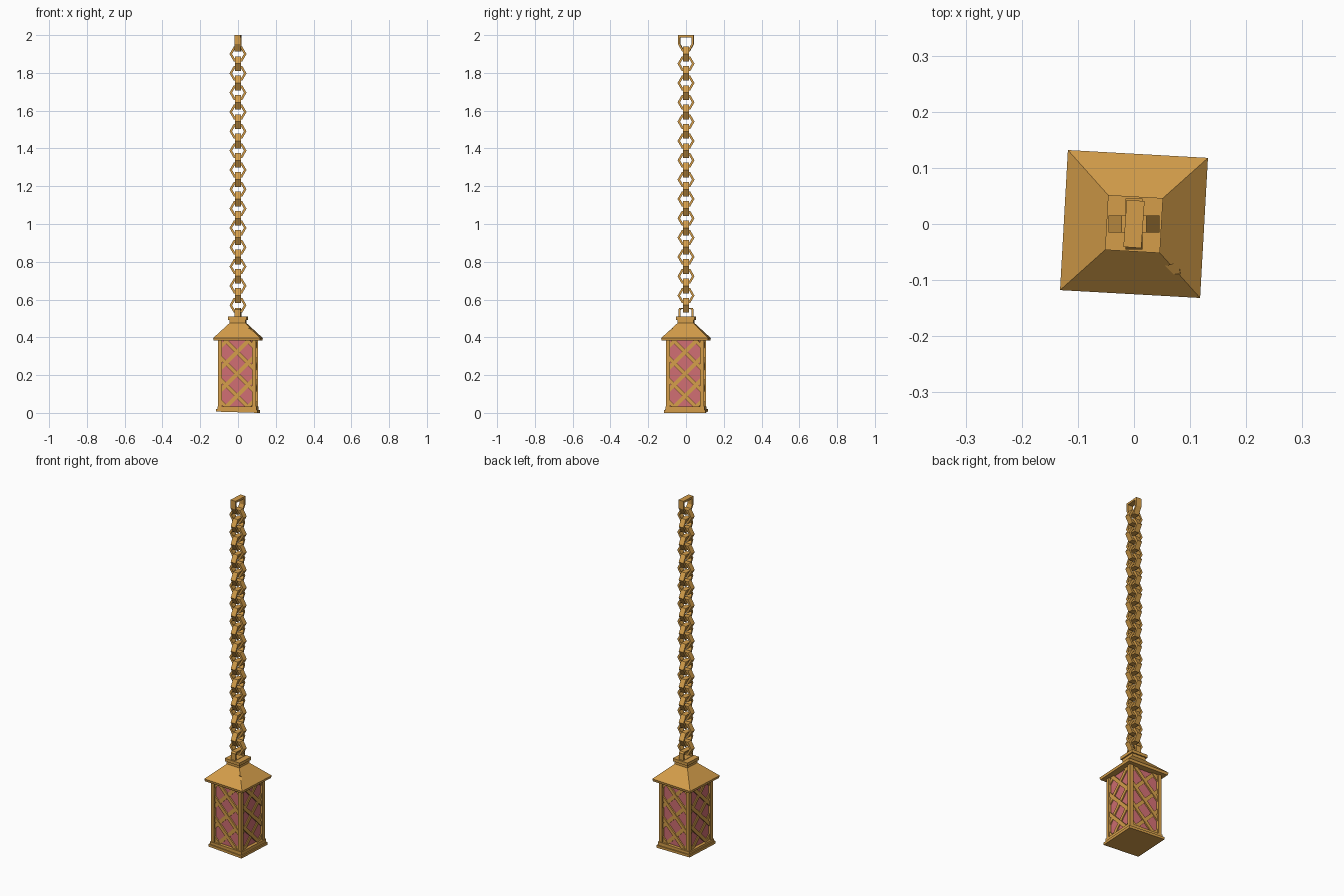
import bpy, bmesh, math
from mathutils import Matrix, Vector

cube = bpy.data.objects.get("Cube")
if cube:
    bpy.data.objects.remove(cube)

TURN = math.radians(-3.2)   # the hanging lantern is twisted a little


def material(name, rgb):
    m = bpy.data.materials.new(name)
    m.use_nodes = True
    m.diffuse_color = (*rgb, 1)
    bsdf = m.node_tree.nodes["Principled BSDF"]
    bsdf.inputs["Base Color"].default_value = (*rgb, 1)
    bsdf.inputs["Roughness"].default_value = 0.7
    return m


GOLD = material("old gold", (0.66, 0.34, 0.068))
PINK = material("rose glass", (0.63, 0.155, 0.17))


def finish(bm, name, mat, turn=TURN):
    bmesh.ops.recalc_face_normals(bm, faces=bm.faces)
    mesh = bpy.data.meshes.new(name)
    bm.to_mesh(mesh)
    bm.free()
    mesh.materials.append(mat)
    ob = bpy.data.objects.new(name, mesh)
    ob.rotation_euler.z = turn
    bpy.context.collection.objects.link(ob)
    return ob


def add_box(bm, centre, size, rot=Matrix()):
    mat = Matrix.Translation(centre) @ rot @ Matrix.Diagonal((*size, 1))
    return bmesh.ops.create_cube(bm, size=1, matrix=mat)["verts"]


def square_stack(name, profile):
    """Square-section solid from (half width, height) steps."""
    bm = bmesh.new()
    rings = [[bm.verts.new((sx * h, sy * h, z))
              for sx, sy in ((-1, -1), (1, -1), (1, 1), (-1, 1))] for h, z in profile]
    for a, b in zip(rings, rings[1:]):
        for i in range(4):
            j = (i + 1) % 4
            bm.faces.new((a[i], a[j], b[j], b[i]))
    bm.faces.new(rings[0])
    bm.faces.new(rings[-1])
    return finish(bm, name, GOLD)


def band_loop(name, points, inner, width, z, along_y, turn=0.0):
    """Closed flat band following an outline in a vertical plane."""
    bm = bmesh.new()
    rings = []
    for scale, side in ((1, -1), (1, 1), (inner, 1), (inner, -1)):
        ring = []
        for u, v in points:
            w = side * width / 2
            co = (w, u * scale, z + v * scale) if along_y else (u * scale, w, z + v * scale)
            ring.append(bm.verts.new(co))
        rings.append(ring)
    n = len(points)
    for k in range(4):
        a, b = rings[k], rings[(k + 1) % 4]
        for i in range(n):
            j = (i + 1) % n
            bm.faces.new((a[i], a[j], b[j], b[i]))
    return finish(bm, name, GOLD, turn)


# Base: slightly crooked foot slab and a step above it
bm = bmesh.new()
add_box(bm, (0, 0, 0.0105), (0.22, 0.22, 0.014), Matrix.Rotation(0.03, 4, 'Y'))
add_box(bm, (0, 0, 0.0245), (0.208, 0.208, 0.019))
finish(bm, "base", GOLD)

# Glass core
bm = bmesh.new()
add_box(bm, (0, 0, 0.2075), (0.172, 0.172, 0.355))
finish(bm, "glass", PINK)

# Corner posts
bm = bmesh.new()
for sx in (-1, 1):
    for sy in (-1, 1):
        add_box(bm, (sx * 0.09, sy * 0.09, 0.208), (0.021, 0.021, 0.36))
finish(bm, "corner_posts", GOLD)

# Diagonal lattice, each bar trimmed to the panel opening
LOW, HIGH, SIDE = 0.03, 0.386, 0.083
for name, angle in (("front", 0), ("left", 90), ("back", 180), ("right", 270)):
    bm = bmesh.new()
    for k in range(5):
        for s in (-1, 1):
            add_box(bm, (0, -0.0885 - 0.0015 * s, -0.026 + 0.116 * k), (0.4, 0.009, 0.02),
                    Matrix.Rotation(s * math.radians(45), 4, 'Y'))
    for co, no in (((SIDE, 0, 0), (1, 0, 0)), ((-SIDE, 0, 0), (-1, 0, 0)),
                   ((0, 0, HIGH), (0, 0, 1)), ((0, 0, LOW), (0, 0, -1))):
        geom = bm.verts[:] + bm.edges[:] + bm.faces[:]
        bmesh.ops.bisect_plane(bm, geom=geom, plane_co=co, plane_no=no, clear_outer=True)
        bmesh.ops.holes_fill(bm, edges=[e for e in bm.edges if e.is_boundary])
    bm.transform(Matrix.Rotation(math.radians(angle), 4, 'Z'))
    finish(bm, name + "_lattice", GOLD)

# Roof with a small chip knocked out of one hip
roof = square_stack("roof", [(0.122, 0.382), (0.125, 0.396), (0.042, 0.476)])
bm = bmesh.new()
add_box(bm, (0.078, -0.082, 0.452), (0.03, 0.022, 0.03), Matrix.Rotation(0.6, 4, Vector((1, 1, 0.5))))
chip = finish(bm, "roof_chip_cutter", GOLD)
chip.hide_render = True
mod = roof.modifiers.new("chip", 'BOOLEAN')
mod.operation = 'DIFFERENCE'
mod.object = chip
bpy.context.view_layer.objects.active = roof
bpy.ops.object.modifier_apply(modifier=mod.name)
bpy.data.objects.remove(chip)

# Neck and cap above the roof
square_stack("neck", [(0.042, 0.47), (0.042, 0.494)])
square_stack("cap", [(0.049, 0.492), (0.049, 0.509)])

# Hanging loop on the cap
band_loop("lantern_loop", [(-0.04, -0.026), (-0.04, 0.018), (-0.034, 0.026),
                           (0.034, 0.026), (0.04, 0.018), (0.04, -0.026)],
          0.74, 0.03, 0.53, True, TURN)

# Chain of hexagonal links, alternating direction
hexagon = [(0.045 * math.cos(math.radians(60 * i)), 0.045 * math.sin(math.radians(60 * i)))
           for i in range(6)]
LINKS = 27
for i in range(LINKS):
    z = 0.57 + (1.9 - 0.57) * i / (LINKS - 1)
    band_loop(f"chain_link_{i + 1}", hexagon, 0.7, 0.03, z, i % 2 == 1)

# Ceiling bracket at the top of the chain
band_loop("ceiling_bracket", [(-0.042, 0.043), (-0.042, -0.004), (-0.02, -0.043),
                              (0.02, -0.043), (0.042, -0.004), (0.042, 0.043)],
          0.73, 0.032, 1.957, True, math.radians(-4))
